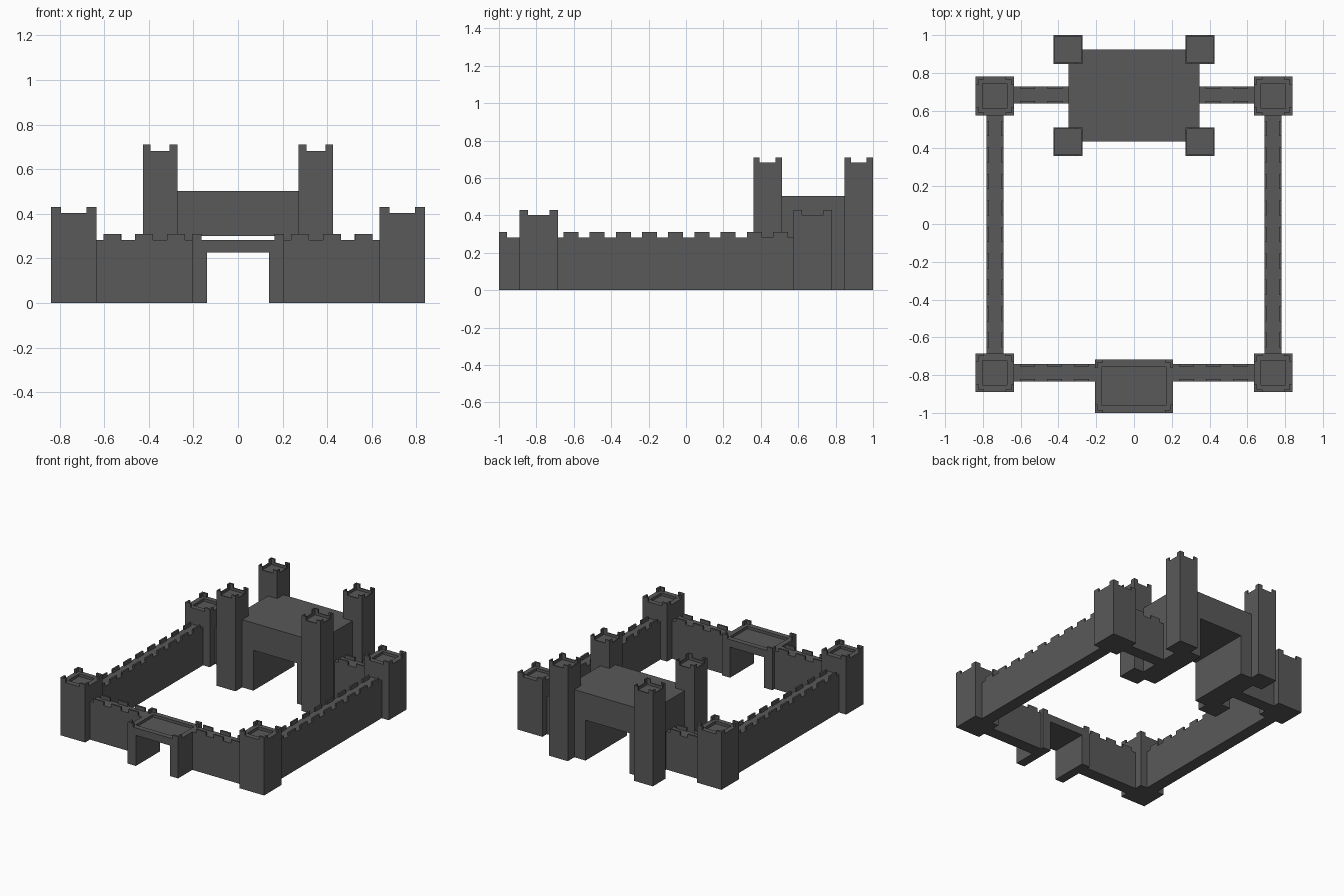
import bpy, bmesh
from mathutils import Vector

if "Cube" in bpy.data.objects:
    bpy.data.objects.remove(bpy.data.objects["Cube"])

stone = bpy.data.materials.new("dark grey stone")
stone.diffuse_color = (0.1, 0.1, 0.1, 1)
stone.use_nodes = True
stone.node_tree.nodes["Principled BSDF"].inputs["Base Color"].default_value = stone.diffuse_color


def finish(name, bm):
    bmesh.ops.recalc_face_normals(bm, faces=bm.faces[:])
    me = bpy.data.meshes.new(name)
    bm.to_mesh(me)
    bm.free()
    me.materials.append(stone)
    ob = bpy.data.objects.new(name, me)
    bpy.context.collection.objects.link(ob)


def prism(bm, outline, y0, y1):
    """Extrude an x-z outline along y."""
    face = bm.faces.new([bm.verts.new((x, y0, z)) for x, z in outline])
    ext = bmesh.ops.extrude_face_region(bm, geom=[face])["geom"]
    bmesh.ops.translate(bm, vec=(0, y1 - y0, 0),
                        verts=[v for v in ext if isinstance(v, bmesh.types.BMVert)])


def box(bm, x0, x1, y0, y1, z0, z1):
    prism(bm, [(x0, z0), (x1, z0), (x1, z1), (x0, z1)], y0, y1)


def recess_top(bm, z, margin, depth):
    """Sink a floor into the top face, leaving a rim."""
    bmesh.ops.recalc_face_normals(bm, faces=bm.faces[:])
    top = [f for f in bm.faces if abs(f.calc_center_median().z - z) < 1e-4]
    bmesh.ops.inset_region(bm, faces=top, thickness=margin, use_even_offset=True)
    ext = bmesh.ops.extrude_face_region(bm, geom=top)["geom"]
    bmesh.ops.delete(bm, geom=top, context='FACES')
    bmesh.ops.translate(bm, vec=(0, 0, -depth),
                        verts=[v for v in ext if isinstance(v, bmesh.types.BMVert)])


def corner_merlons(bm, x0, x1, y0, y1, z0, z1, length, thick):
    """L-shaped battlements on the four corners."""
    for x, sx in ((x0, 1), (x1, -1)):
        for y, sy in ((y0, 1), (y1, -1)):
            pts = [(0, 0), (length, 0), (length, thick), (thick, thick),
                   (thick, length), (0, length)]
            f = bm.faces.new([bm.verts.new((x + sx * a, y + sy * b, z0)) for a, b in pts])
            ext = bmesh.ops.extrude_face_region(bm, geom=[f])["geom"]
            bmesh.ops.translate(bm, vec=(0, 0, z1 - z0),
                                verts=[v for v in ext if isinstance(v, bmesh.types.BMVert)])


def tower(name, x0, x1, y0, y1, floor, top, length, thick, margin):
    bm = bmesh.new()
    box(bm, x0, x1, y0, y1, 0, floor)
    recess_top(bm, floor, margin, 0.02)
    corner_merlons(bm, x0, x1, y0, y1, floor, top, length, thick)
    finish(name, bm)


def wall(name, x0, x1, y0, y1, count):
    """Curtain wall with thin merlons along both edges."""
    bm = bmesh.new()
    box(bm, x0, x1, y0, y1, 0, 0.283)
    t, half = 0.012, 0.04
    along_x = (x1 - x0) > (y1 - y0)
    a0, a1 = (x0, x1) if along_x else (y0, y1)
    b0, b1 = (y0, y1) if along_x else (x0, x1)
    for i in range(count):
        c = a0 + (a1 - a0) * (i + 0.5) / count
        for b in (b0, b1 - t):
            if along_x:
                box(bm, c - half, c + half, b, b + t, 0.283, 0.31)
            else:
                box(bm, b, b + t, c - half, c + half, 0.283, 0.31)
    finish(name, bm)


def arch(bm, w, ow, oh, h, y0, y1):
    """Block with a square passage through it."""
    prism(bm, [(-w, 0), (-ow, 0), (-ow, oh), (ow, oh), (ow, 0), (w, 0), (w, h), (-w, h)], y0, y1)


def span(side, a, b):
    return (a, b) if side > 0 else (-b, -a)


for s, label in ((-1, "left"), (1, "right")):
    # outer corner towers
    for row, y0, y1 in (("front", -0.89, -0.685), ("back", 0.575, 0.78)):
        tower(f"{row}_{label}_corner_tower", *span(s, 0.635, 0.838), y0, y1,
              0.403, 0.43, 0.044, 0.014, 0.037)
    # keep towers
    for row, y0, y1 in (("front", 0.36, 0.512), ("back", 0.848, 1.0)):
        tower(f"{row}_{label}_keep_tower", *span(s, 0.272, 0.427), y0, y1,
              0.682, 0.71, 0.034, 0.008, 0.008)
    # curtain walls
    wall(f"{label}_side_wall", *span(s, 0.69, 0.78), -0.685, 0.575, 9)
    wall(f"front_{label}_wall", *span(s, 0.207, 0.635), -0.833, -0.742, 3)
    wall(f"back_{label}_wall", *span(s, 0.347, 0.635), 0.638, 0.728, 2)

# gatehouse
bm = bmesh.new()
arch(bm, 0.207, 0.14, 0.227, 0.283, -1.0, -0.718)
recess_top(bm, 0.283, 0.038, 0.02)
corner_merlons(bm, -0.207, 0.207, -1.0, -0.718, 0.283, 0.31, 0.044, 0.014)
finish("gatehouse", bm)

# keep hall with passage
bm = bmesh.new()
arch(bm, 0.347, 0.18, 0.30, 0.503, 0.438, 0.923)
finish("keep_hall", bm)
